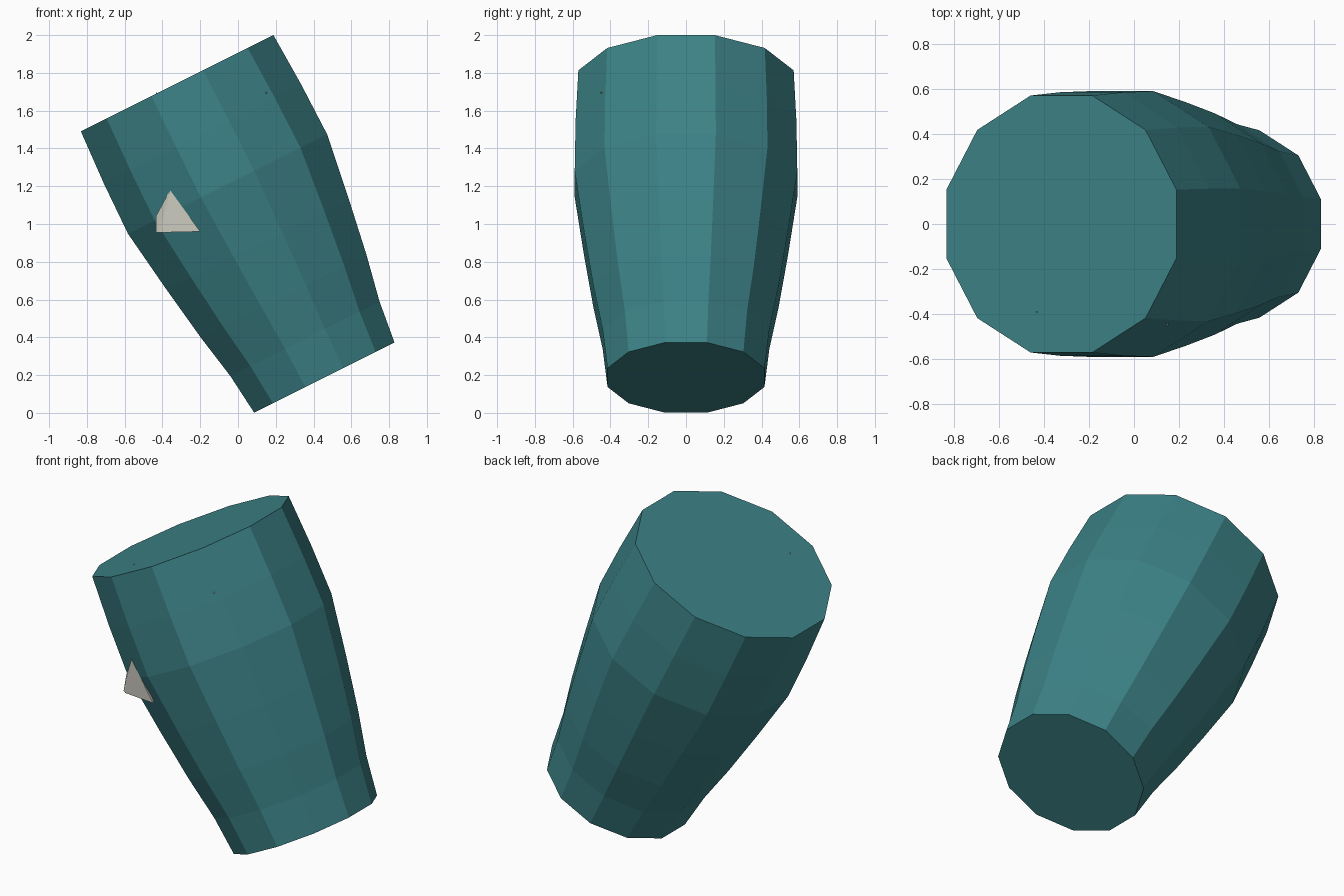
import bpy, bmesh, math
from mathutils import Matrix, Vector

if "Cube" in bpy.data.objects:
    bpy.data.objects.remove(bpy.data.objects["Cube"])


def make_material(name, colour):
    m = bpy.data.materials.new(name)
    m.diffuse_color = (*colour, 1)
    m.use_nodes = True
    m.node_tree.nodes["Principled BSDF"].inputs["Base Color"].default_value = m.diffuse_color
    return m


teal = make_material("teal", (0.045, 0.223, 0.242))
bone = make_material("bone", (0.61, 0.60, 0.53))


def finish(bm, name, material):
    bmesh.ops.recalc_face_normals(bm, faces=bm.faces)
    mesh = bpy.data.meshes.new(name)
    bm.to_mesh(mesh)
    bm.free()
    mesh.materials.append(material)
    obj = bpy.data.objects.new(name, mesh)
    bpy.context.collection.objects.link(obj)
    return obj


def hull(name, points, material):
    bm = bmesh.new()
    for p in points:
        bm.verts.new(p)
    res = bmesh.ops.convex_hull(bm, input=bm.verts)
    loose = [v for v in bm.verts if not v.link_faces]
    bmesh.ops.delete(bm, geom=loose, context='VERTS')
    return finish(bm, name, material)


# Leaning twelve-sided body: (distance along axis, radius)
SIDES = 12
PROFILE = [(0, 0.43), (0.23, 0.457), (0.484, 0.508), (0.79, 0.558),
           (1.146, 0.61), (1.443, 0.605), (1.742, 0.59)]
bm = bmesh.new()
rings = []
for s, r in PROFILE:
    angles = [math.radians(15 + 360 * k / SIDES) for k in range(SIDES)]
    rings.append([bm.verts.new((r * math.cos(a), r * math.sin(a), s)) for a in angles])
for low, high in zip(rings, rings[1:]):
    for k in range(SIDES):
        n = (k + 1) % SIDES
        bm.faces.new((low[k], low[n], high[n], high[k]))
bm.faces.new(rings[0])
bm.faces.new(rings[-1])
lean = Matrix.Translation((0.457, 0, 0.187)) @ Matrix.Rotation(-math.atan(0.5), 4, 'Y')
bm.transform(lean)
finish(bm, "body", teal)

# Pointed shard poking out of the front left
hull("shard", [(-0.36, -0.518, 1.18), (-0.20, -0.535, 0.96), (-0.41, -0.505, 0.955),
               (-0.435, -0.485, 0.955), (-0.435, -0.46, 1.04),
               (-0.36, -0.42, 1.15), (-0.25, -0.42, 0.96),
               (-0.435, -0.35, 0.955), (-0.435, -0.35, 1.04)], bone)


# Tiny tips just breaking through the lid and the front
def tip(name, place, direction, size=0.005):
    bm = bmesh.new()
    bmesh.ops.create_cone(bm, cap_ends=True, segments=4, radius1=size * 1.6,
                          radius2=0, depth=size * 4)
    turn = Vector(direction).to_track_quat('Z', 'Y').to_matrix().to_4x4()
    bm.transform(Matrix.Translation(place) @ turn)
    finish(bm, name, bone)


tip("lid_tip", (-0.43, -0.39, 1.69), (-0.447, 0, 0.894))
tip("front_tip", (0.15, -0.447, 1.695), (0.4, -0.9, 0.2))
